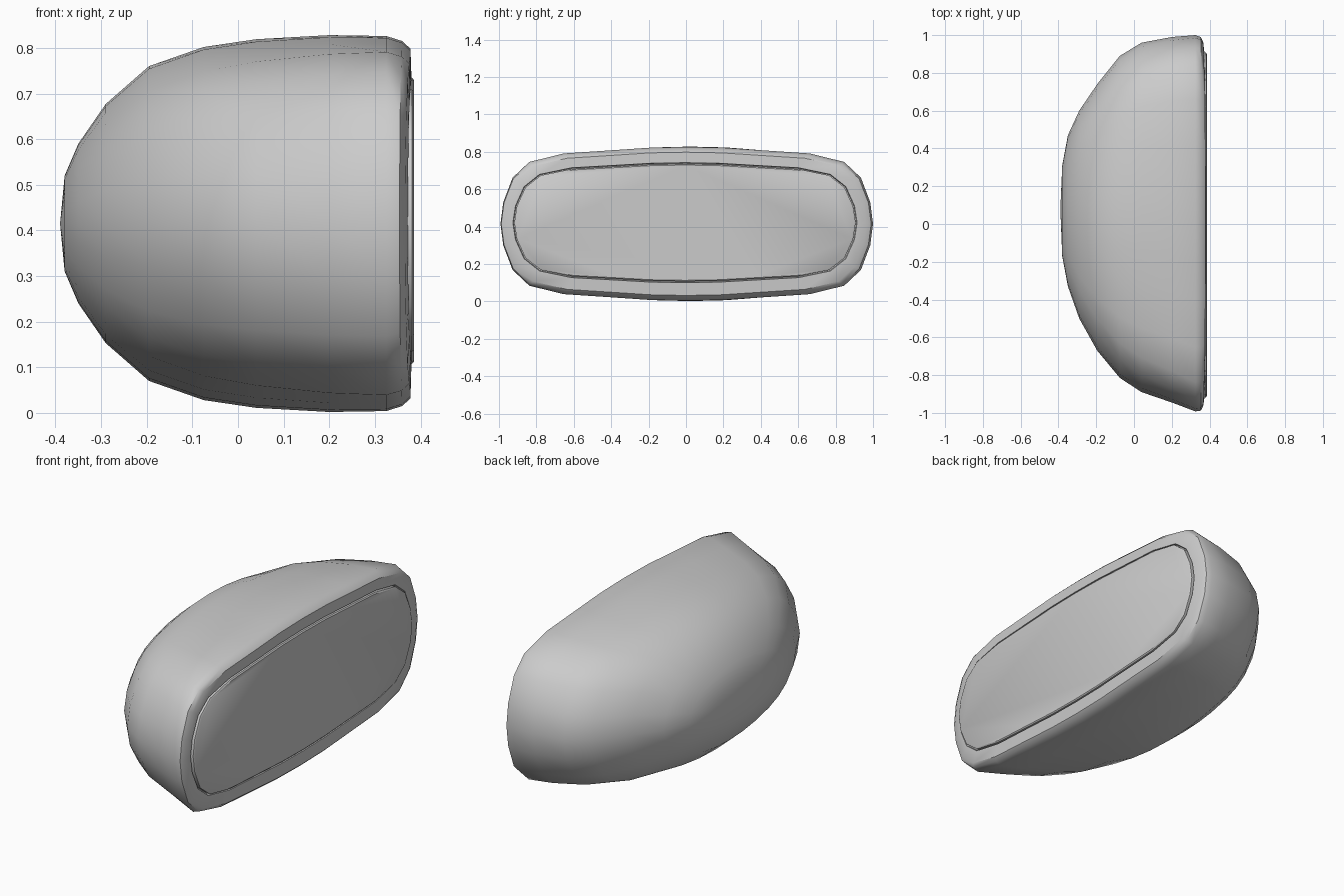
import bpy, bmesh, math

if "Cube" in bpy.data.objects:
    bpy.data.objects.remove(bpy.data.objects["Cube"])

# quarter outline (unit half-width, unit half-height) of the rounded front opening
QUARTER = [(1, 0), (0.985, 0.28), (0.935, 0.6), (0.845, 0.805),
           (0.66, 0.915), (0.4, 0.957), (0.2, 0.99), (0, 1)]
LOOP = QUARTER[:-1] + [(-y, z) for y, z in QUARTER[:0:-1]]
LOOP += [(-y, -z) for y, z in LOOP]


def ring(bm, x, y_min, y_max, z_half, zc=0.415, round_=0.0, bow=0.0):
    """One cross-section; round_ blends the outline towards an ellipse."""
    out = []
    for y, z in LOOP:
        r = math.hypot(y, z)
        y, z = y + (y / r - y) * round_, z + (z / r - z) * round_
        py = (y_min + y_max) / 2 + y * (y_max - y_min) / 2
        out.append(bm.verts.new((x - bow * abs(y) ** 4, py, zc + z * z_half)))
    return out


def loft(name, rings, start=None, cap_start=False):
    bm = bmesh.new()
    loops = [ring(bm, *r) for r in rings]
    n = len(LOOP)
    for a, b in zip(loops, loops[1:]):
        for i in range(n):
            bm.faces.new((a[i], a[(i + 1) % n], b[(i + 1) % n], b[i]))
    if start:
        tip = bm.verts.new(start)
        for i in range(n):
            bm.faces.new((tip, loops[0][(i + 1) % n], loops[0][i]))
    if cap_start:
        bm.faces.new(loops[0])
    bm.faces.new(loops[-1])
    bmesh.ops.recalc_face_normals(bm, faces=bm.faces)
    me = bpy.data.meshes.new(name)
    bm.to_mesh(me)
    bm.free()
    ob = bpy.data.objects.new(name, me)
    bpy.context.collection.objects.link(ob)
    bpy.ops.object.select_all(action='DESELECT')
    ob.select_set(True)
    bpy.context.view_layer.objects.active = ob
    bpy.ops.object.shade_smooth_by_angle(angle=math.radians(35))
    return ob


C = 0.415
# domed housing with rolled front rim and a shallow recess
loft("mirror_housing", [
    (-0.380, -0.17, 0.31, 0.105, C, 1.0),
    (-0.350, -0.33, 0.47, 0.175, C, 0.95),
    (-0.290, -0.50, 0.60, 0.262, C, 0.85),
    (-0.195, -0.67, 0.74, 0.345, C, 0.7),
    (-0.075, -0.815, 0.89, 0.387, C, 0.5),
    (0.040, -0.89, 0.96, 0.404, C, 0.35),
    (0.200, -0.945, 0.99, 0.413, C, 0.15),
    (0.325, -0.992, 1.0, 0.411, C, 0, 0.0),
    (0.360, -0.988, 0.990, 0.400, C, 0, 0.006),
    (0.378, -0.965, 0.965, 0.383, C, 0, 0.012),
    (0.380, -0.926, 0.915, 0.321, 0.421, 0, 0.008),
    (0.360, -0.922, 0.911, 0.318, 0.421, 0, 0.0),
], start=(-0.39, 0.08, C))

# glass plate with a tiny bevelled edge
loft("mirror_glass", [
    (0.355, -0.918, 0.907, 0.314, 0.421),
    (0.381, -0.918, 0.907, 0.314, 0.421),
    (0.386, -0.910, 0.899, 0.308, 0.421),
], cap_start=True)
